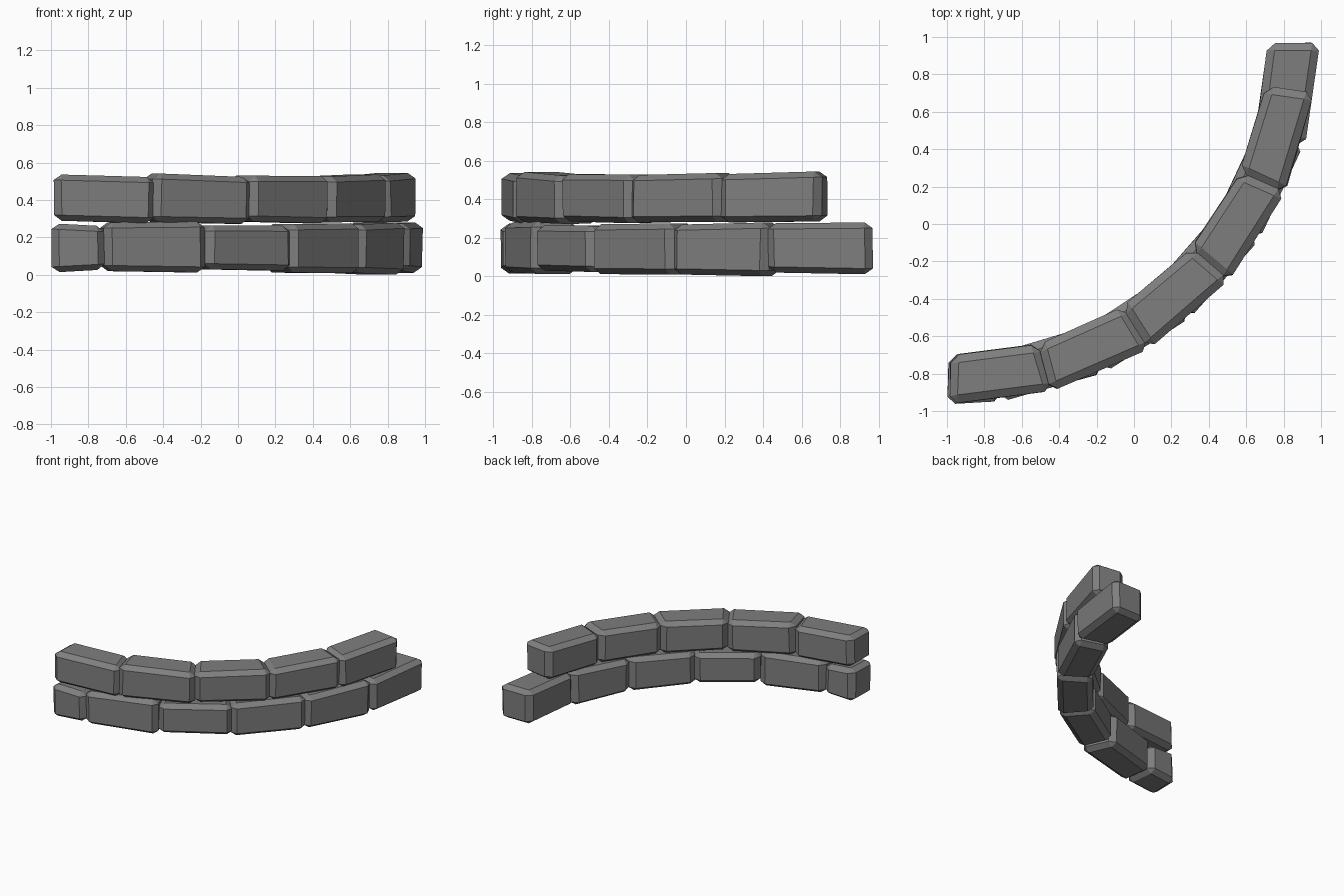
import bpy, bmesh, math, random
from mathutils import Vector

if "Cube" in bpy.data.objects:
    bpy.data.objects.remove(bpy.data.objects["Cube"])

random.seed(4)
CX, CY = -0.955, 0.97          # centre of the quarter-circle wall
R_IN, R_OUT = 1.675, 1.937
Z_STRETCH = 1.4                # makes chamfers narrower in height than in plan

stone_mat = bpy.data.materials.new("grey stone")
stone_mat.diffuse_color = (0.21, 0.21, 0.21, 1)
stone_mat.use_nodes = True
stone_mat.node_tree.nodes["Principled BSDF"].inputs["Base Color"].default_value = stone_mat.diffuse_color


def stone(name, a0, a1, bot0, top0, bot1, top1, grow=0.0):
    """Chamfered block between two angles, with its own heights at each end."""
    bm = bmesh.new()
    rings = []
    for ang, bot, top in ((a0, bot0, top0), (a1, bot1, top1)):
        ring = []
        for r, z in ((R_IN, bot), (R_OUT + grow, bot), (R_OUT + grow, top), (R_IN, top)):
            a = math.radians(ang + random.uniform(-0.15, 0.15))
            rr = r + random.uniform(-0.006, 0.004)
            ring.append(bm.verts.new((CX + rr * math.sin(a), CY - rr * math.cos(a), z * Z_STRETCH)))
        rings.append(ring)
    p, q = rings
    bm.faces.new(p)
    bm.faces.new(q[::-1])
    for i in range(4):
        j = (i + 1) % 4
        bm.faces.new((p[i], q[i], q[j], p[j]))
    bmesh.ops.recalc_face_normals(bm, faces=bm.faces[:])
    bmesh.ops.bevel(bm, geom=bm.edges[:], offset=0.042, offset_type='OFFSET',
                    segments=1, profile=0.5, affect='EDGES')
    for v in bm.verts:
        v.co.z /= Z_STRETCH
    bmesh.ops.recalc_face_normals(bm, faces=bm.faces[:])
    me = bpy.data.meshes.new(name)
    bm.to_mesh(me)
    bm.free()
    me.materials.append(stone_mat)
    ob = bpy.data.objects.new(name, me)
    bpy.context.collection.objects.link(ob)


# lower course: starts with a half stone so the joints are staggered
lower = [
    (-1.2, 7.4, .012, .275, .028, .26),
    (7.2, 24.2, .02, .28, .012, .285),
    (24.2, 40.6, .03, .265, .022, .262),
    (40.3, 57.2, .012, .27, .008, .275),
    (57.0, 73.6, .01, .268, .0, .28),
    (73.4, 90.0, .02, .275, .01, .28, .01),
]
# upper course: five full stones
upper = [
    (-0.9, 15.6, .29, .537, .275, .522),
    (15.2, 32.5, .282, .543, .272, .522),
    (32.3, 49.0, .285, .53, .275, .528),
    (48.8, 65.6, .28, .525, .283, .537),
    (65.3, 82.0, .28, .53, .285, .545),
]
for label, course in (("lower_stone", lower), ("upper_stone", upper)):
    for n, spec in enumerate(course, 1):
        stone(f"{label}_{n}", *spec)
